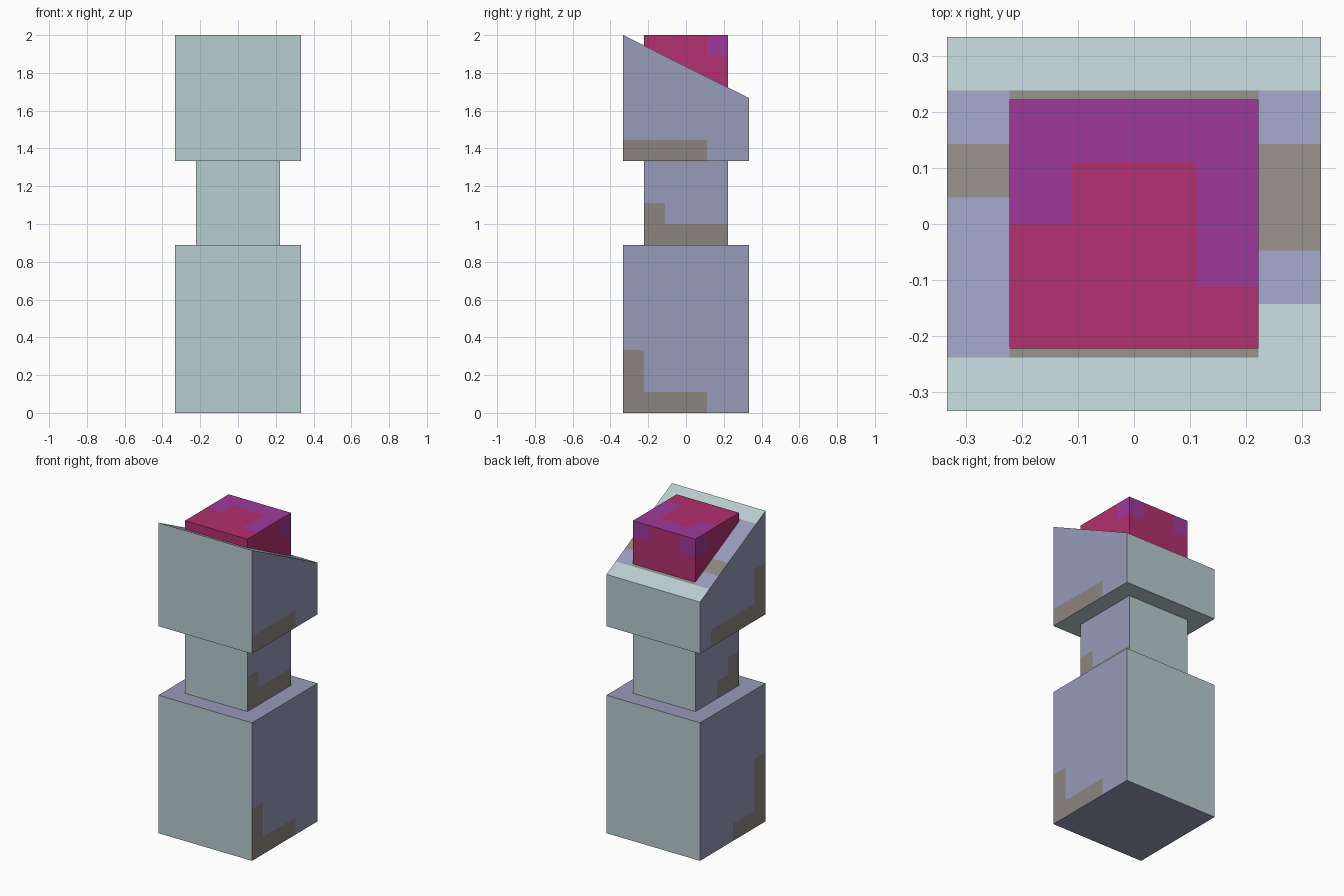
import bpy, bmesh
from mathutils import Vector

if "Cube" in bpy.data.objects:
    bpy.data.objects.remove(bpy.data.objects["Cube"])

U = 1 / 9  # all sizes below are in this unit (model is 18 units tall)


def material(name, rgb):
    lin = [(c / 255 / 12.92) if c / 255 < 0.04045 else ((c / 255 + 0.055) / 1.055) ** 2.4 for c in rgb]
    m = bpy.data.materials.new(name)
    m.diffuse_color = (*lin, 1)
    m.use_nodes = True
    m.node_tree.nodes["Principled BSDF"].inputs["Base Color"].default_value = m.diffuse_color
    return m


TEAL, BLUE, TAUPE, CRIMSON, PURPLE = range(5)
MATS = [material("pale teal", (185, 205, 208)), material("slate blue", (150, 155, 186)),
        material("taupe", (139, 133, 126)), material("crimson", (178, 48, 110)),
        material("purple", (159, 57, 155))]


def block(name, half, z0, z1, rule, slope=0, rows=()):
    """Box cut along the unit grid (plus extra y rows), coloured by rule(direction, centre)."""
    bm = bmesh.new()
    bmesh.ops.create_cube(bm, size=2)
    for v in bm.verts:
        top, back = v.co.z > 0, v.co.y > 0
        z = z1 - (slope if back else 0) if top else z0
        v.co = (v.co.x * half, v.co.y * half, z)
    cuts = [(axis, k) for axis in (0, 1) for k in range(1 - half, half)]
    cuts += [(2, k) for k in range(z0 + 1, z1)] + [(1, r) for r in rows]
    for axis, k in cuts:
        n = Vector((0, 0, 0))
        n[axis] = 1
        bmesh.ops.bisect_plane(bm, geom=bm.verts[:] + bm.edges[:] + bm.faces[:],
                               dist=1e-5, plane_co=n * k, plane_no=n)
    bm.normal_update()
    for f in bm.faces:
        axis = max(range(3), key=lambda i: abs(f.normal[i]))
        side = ("left", "front", "bottom")[axis] if f.normal[axis] < 0 else ("right", "back", "top")[axis]
        f.material_index = rule(side, f.calc_center_median())
    bmesh.ops.scale(bm, vec=(U, U, U), verts=bm.verts)
    me = bpy.data.meshes.new(name)
    bm.to_mesh(me)
    bm.free()
    for m in MATS:
        me.materials.append(m)
    ob = bpy.data.objects.new(name, me)
    bpy.context.collection.objects.link(ob)
    return ob


def stain(c, z0, front, column, base_end):
    """L-shaped stain: a one-unit column at the front edge and a one-unit strip along the base."""
    return (c.y < front + 1 and c.z < z0 + column) or (c.y < base_end and c.z < z0 + 1)


def pillar_rule(z0, front, left, right, ends):
    def rule(side, c):
        if side in ("front", "back"):
            return TEAL
        if side in ("left", "right"):
            return TAUPE if stain(c, z0, front, *(left if side == "left" else right)) else BLUE
        return ends
    return rule


# Lower body and neck
block("lower_body", 3, 0, 8, pillar_rule(0, -3, (4, 0), (3, 1), BLUE))
block("neck", 2, 8, 12, pillar_rule(8, -2, (2, 0), (2, 2), BLUE))

# Head with sloping top, whose pattern has seven rows
ROW = 6 / 7
head_sides = pillar_rule(12, -3, (3, 2), (1, 1), TEAL)


def head_rule(side, c):
    if side != "top":
        return head_sides(side, c)
    row = int((3 - c.y) / ROW)  # 0 at the back
    if c.x < -2:
        pattern = (TEAL, BLUE, TAUPE, BLUE, BLUE, BLUE, TEAL)
    elif c.x > 2:
        pattern = (TEAL, BLUE, TAUPE, TAUPE, BLUE, TEAL, TEAL)
    else:
        pattern = (TEAL, TAUPE, TAUPE, TAUPE, TAUPE, TAUPE, TEAL)
    return pattern[row]


block("head", 3, 12, 18, head_rule, slope=3, rows=[3 - ROW * i for i in range(1, 7)])


# Crimson cap block standing out of the slope
def cap_rule(side, c):
    if side == "top":
        limit = 0 if c.x < -1 else (-1 if c.x > 1 else 1)
        return PURPLE if c.y > limit else CRIMSON
    if c.z > 17 and side in ("left", "right") and c.y > 1:
        return PURPLE
    if c.z > 17 and side == "back" and abs(c.x) > 1:
        return PURPLE
    return CRIMSON


block("cap", 2, 14, 18, cap_rule)
